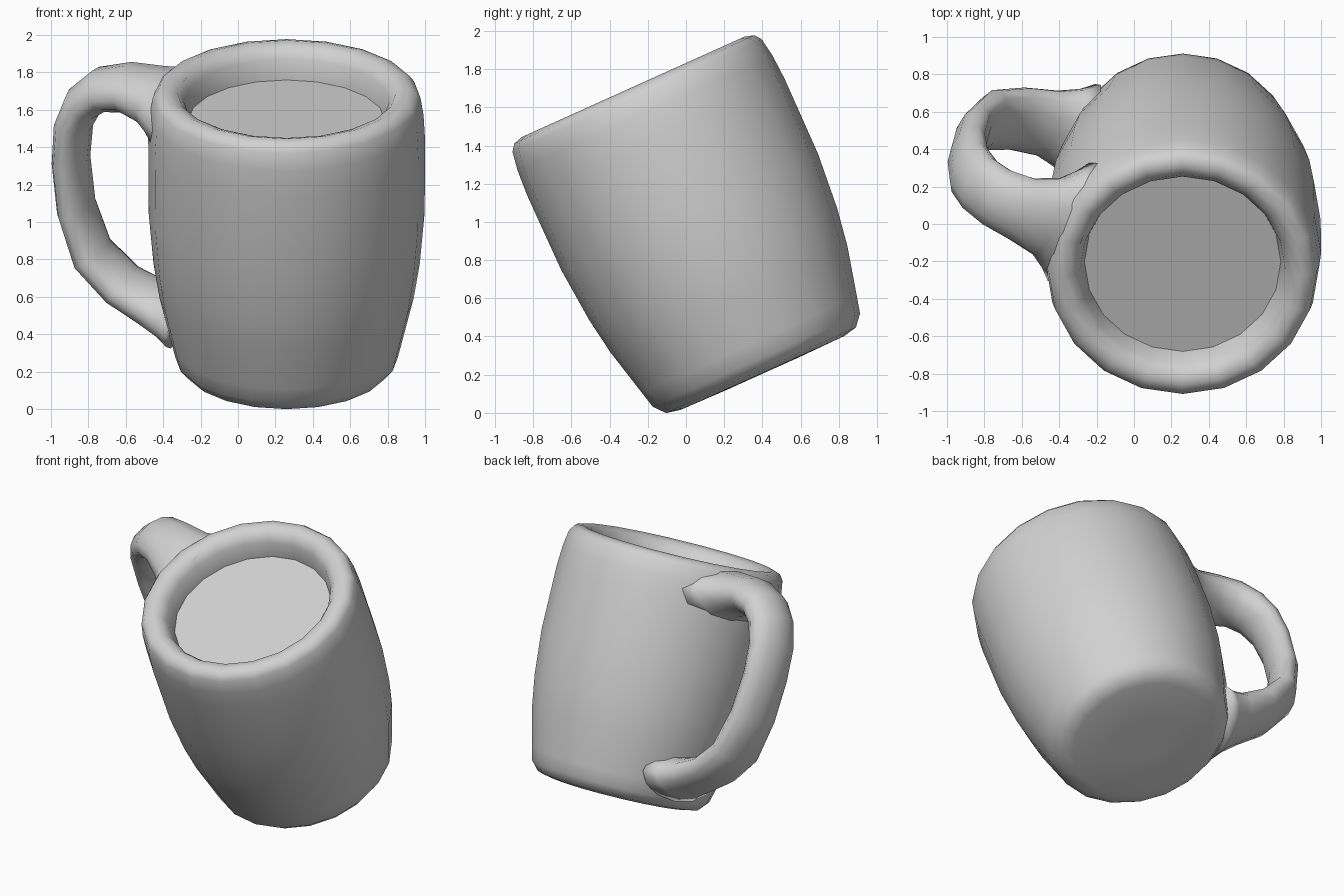
import bpy, bmesh, math
from mathutils import Matrix, Vector

cube = bpy.data.objects.get("Cube")
if cube:
    bpy.data.objects.remove(cube)

# The whole mug leans toward the front
LEAN = Matrix.Translation((0.26, 0.41, 0.185)) @ Matrix.Rotation(math.radians(24.27), 4, 'X')

clay = bpy.data.materials.new("light_grey")
clay.use_nodes = True
grey = (0.64, 0.64, 0.64, 1)
clay.diffuse_color = grey
clay.node_tree.nodes["Principled BSDF"].inputs["Base Color"].default_value = grey


def loft(name, rings, first_cap=False, last_cap=False):
    """Skin a list of equal-sized point rings and place the part in the leaning frame."""
    bm = bmesh.new()
    loops = [[bm.verts.new(p) for p in ring] for ring in rings]
    n = len(loops[0])
    for a, b in zip(loops, loops[1:]):
        for i in range(n):
            j = (i + 1) % n
            bm.faces.new((a[i], a[j], b[j], b[i]))
    if first_cap:
        bm.faces.new(loops[0][::-1])
    if last_cap:
        bm.faces.new(loops[-1])
    for f in bm.faces:
        f.smooth = len(rings) > 1
    bm.transform(LEAN)
    mesh = bpy.data.meshes.new(name)
    bm.to_mesh(mesh)
    bm.free()
    mesh.materials.append(clay)
    bpy.context.collection.objects.link(bpy.data.objects.new(name, mesh))


def circle(radius, height, sides=20):
    turn = math.tau / sides
    return [Vector((radius * math.cos(i * turn), radius * math.sin(i * turn), height))
            for i in range(sides)]


# Cup: base, bulging wall, rounded lip and inner wall (radius, height)
profile = [(0.2, 0.022), (0.47, 0.026), (0.545, 0.042), (0.595, 0.1), (0.617, 0.19),
           (0.68, 0.45), (0.712, 0.65), (0.738, 0.95), (0.74, 1.38), (0.732, 1.52),
           (0.716, 1.62), (0.69, 1.655), (0.64, 1.67), (0.585, 1.65),
           (0.55, 1.6), (0.525, 1.49), (0.52, 1.44)]
loft("cup", [circle(r, h) for r, h in profile], first_cap=True)

# Liquid surface inside the cup
loft("liquid_surface", [circle(0.525, 1.49)], last_cap=True)

# Handle: oval section swept along a loop, flared where it meets the wall
# (distance from cup axis, height, half width, half thickness)
path = [(0.63, 1.475, 0.37, 0.18), (0.69, 1.495, 0.3, 0.165), (0.77, 1.515, 0.235, 0.145),
        (0.92, 1.535, 0.19, 0.125), (1.06, 1.5, 0.175, 0.115), (1.16, 1.41, 0.17, 0.105),
        (1.22, 1.27, 0.17, 0.095), (1.235, 1.06, 0.17, 0.09), (1.205, 0.79, 0.175, 0.09),
        (1.113, 0.53, 0.185, 0.095), (0.942, 0.375, 0.19, 0.1), (0.76, 0.295, 0.2, 0.115),
        (0.65, 0.265, 0.24, 0.135), (0.58, 0.25, 0.29, 0.16)]
yaw = math.radians(21)
out = Vector((-math.cos(yaw), math.sin(yaw), 0))
side = Vector((math.sin(yaw), math.cos(yaw), 0))
centres = [out * d + Vector((0, 0, h)) for d, h, _, _ in path]
rings = []
for k, (_, _, wide, thick) in enumerate(path):
    along = (centres[min(k + 1, len(path) - 1)] - centres[max(k - 1, 0)]).normalized()
    across = along.cross(side)
    rings.append([centres[k] + side * wide * math.cos(a) + across * thick * math.sin(a)
                  for a in (math.tau * i / 12 for i in range(12))])
loft("handle", rings, first_cap=True, last_cap=True)
